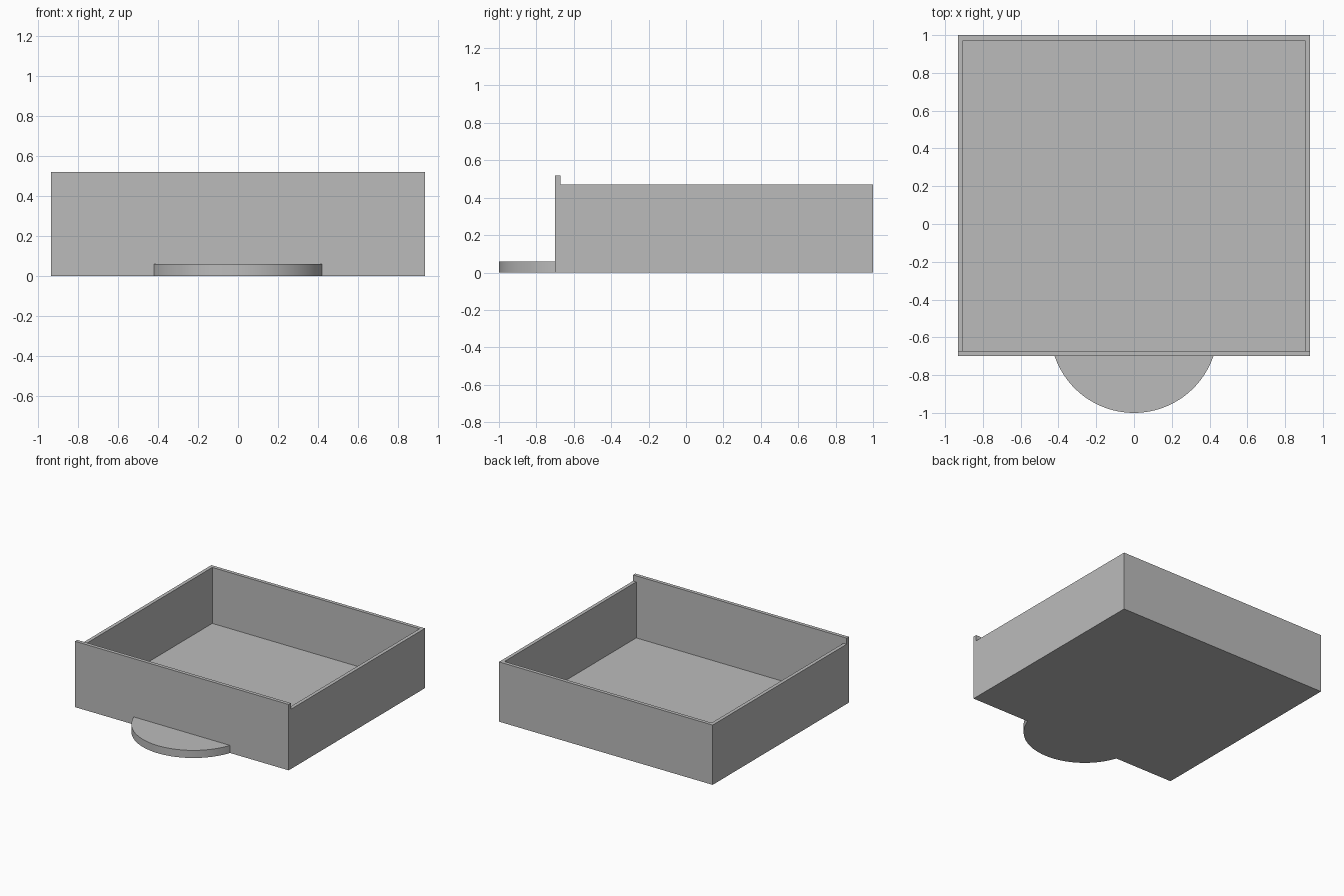
import bpy, bmesh, math
from mathutils import Vector

cube = bpy.data.objects.get("Cube")
if cube:
    bpy.data.objects.remove(cube, do_unlink=True)

grey = bpy.data.materials.new("plain_grey")
grey.use_nodes = True
grey.diffuse_color = (0.5, 0.5, 0.5, 1)
grey.node_tree.nodes["Principled BSDF"].inputs["Base Color"].default_value = (0.5, 0.5, 0.5, 1)

HALF_W, FRONT, BACK = 0.933, -0.7, 1.0
WALL, FLOOR, WALL_H, PANEL_H = 0.028, 0.03, 0.472, 0.52


def prism(profile, offset):
    """Closed prism made by sweeping a flat profile along an offset."""
    bm = bmesh.new()
    face = bm.faces.new([bm.verts.new(p) for p in profile])
    geom = bmesh.ops.extrude_face_region(bm, geom=[face], use_keep_orig=True)["geom"]
    moved = [v for v in geom if isinstance(v, bmesh.types.BMVert)]
    bmesh.ops.translate(bm, verts=moved, vec=offset)
    bmesh.ops.recalc_face_normals(bm, faces=bm.faces)
    return bm


def finish(bm, name):
    mesh = bpy.data.meshes.new(name)
    bmesh.ops.recalc_face_normals(bm, faces=bm.faces)
    bm.to_mesh(mesh)
    bm.free()
    mesh.materials.append(grey)
    obj = bpy.data.objects.new(name, mesh)
    bpy.context.collection.objects.link(obj)
    return obj


def rim_face(bm):
    """Face at wall height that lies over the middle of the tray."""
    level = [f for f in bm.faces if abs(f.calc_center_median().z - WALL_H) < 1e-4
             and abs(f.normal.z) > 0.9]
    return max(level, key=lambda f: f.calc_area())


# Tray body: stepped side profile, with the front panel taller than the walls
lip = FRONT + WALL
side = [(FRONT, 0), (BACK, 0), (BACK, WALL_H), (lip, WALL_H), (lip, PANEL_H), (FRONT, PANEL_H)]
bm = prism([(-HALF_W, y, z) for y, z in side], Vector((2 * HALF_W, 0, 0)))

# Mark the rim on the top face, then sink the middle to form the tray
inner = HALF_W - WALL
for co, no in (((inner, 0, 0), (1, 0, 0)), ((-inner, 0, 0), (1, 0, 0)),
               ((0, BACK - WALL, 0), (0, 1, 0))):
    top = rim_face(bm)
    bmesh.ops.bisect_plane(bm, geom=[top, *top.edges, *top.verts], plane_co=co, plane_no=no)
    bm.normal_update()
well = rim_face(bm)
geom = bmesh.ops.extrude_face_region(bm, geom=[well])["geom"]
if well.is_valid and well not in geom:
    bmesh.ops.delete(bm, geom=[well], context="FACES_ONLY")
sunk = [v for v in geom if isinstance(v, bmesh.types.BMVert)]
bmesh.ops.translate(bm, verts=sunk, vec=(0, 0, FLOOR - WALL_H))
finish(bm, "drawer_tray")

# Pull tab: rounded segment of a disc at the foot of the front panel
half_chord, depth, steps = 0.42, 0.3, 48
radius = (half_chord ** 2 + depth ** 2) / (2 * depth)
sweep = math.asin(half_chord / radius)
angles = [sweep * (2 * i / steps - 1) for i in range(steps + 1)]
arc = [(radius * math.sin(a), FRONT - depth + radius * (1 - math.cos(a)), 0) for a in angles]
tab = finish(prism(arc, Vector((0, 0, 0.06))), "pull_tab")

bpy.ops.object.select_all(action="DESELECT")
tab.select_set(True)
bpy.context.view_layer.objects.active = tab
bpy.ops.object.shade_smooth_by_angle(angle=math.radians(30))
